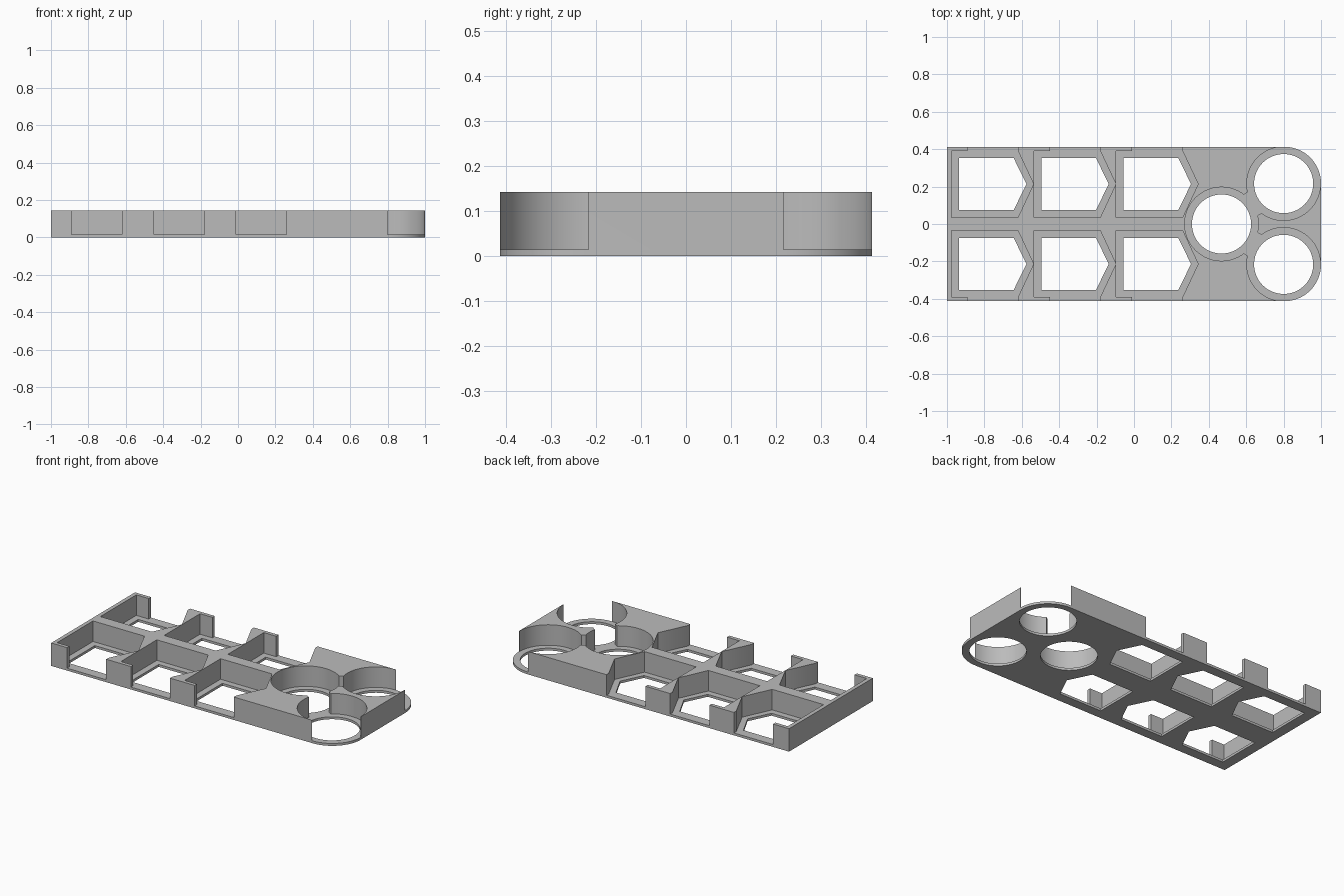
import bpy, bmesh
from math import sin, cos, radians
from mathutils import Vector

if "Cube" in bpy.data.objects:
    bpy.data.objects.remove(bpy.data.objects["Cube"], do_unlink=True)

HALF_W, HEIGHT, FLOOR = 0.413, 0.143, 0.015
CORNER = Vector((0.8, 0.216))      # centre of each corner socket
CENTRE = Vector((0.468, 0.0))      # centre of the middle socket
POCKET_R, HOLE_R = 0.197, 0.158

grey = bpy.data.materials.new("plain grey")
grey.use_nodes = True
grey.diffuse_color = (0.5, 0.5, 0.5, 1)
grey.node_tree.nodes["Principled BSDF"].inputs["Base Color"].default_value = (0.5, 0.5, 0.5, 1)


def arc(c, r, start, end, n=48):
    angles = [radians(start + (end - start) * i / n) for i in range(n + 1)]
    return [(c[0] + r * cos(a), c[1] + r * sin(a)) for a in angles]


def circle(c, r):
    return arc(c, r, 0, 360, 72)[:-1]


def prism(name, outline, z0, z1):
    """Extrude a closed outline from z0 up to z1."""
    bm = bmesh.new()
    face = bm.faces.new([bm.verts.new((x, y, z0)) for x, y in outline])
    top = bmesh.ops.extrude_face_region(bm, geom=[face])["geom"]
    bmesh.ops.translate(bm, vec=(0, 0, z1 - z0),
                        verts=[v for v in top if isinstance(v, bmesh.types.BMVert)])
    bmesh.ops.recalc_face_normals(bm, faces=bm.faces)
    mesh = bpy.data.meshes.new(name)
    bm.to_mesh(mesh)
    bm.free()
    obj = bpy.data.objects.new(name, mesh)
    bpy.context.collection.objects.link(obj)
    return obj


# Tray body: square at one end, rounded corners at the other
r = HALF_W - CORNER.y
right_end = arc((1 - r, -CORNER.y), r, -90, 0) + arc((1 - r, CORNER.y), r, 0, 90)
tray = prism("tray", [(-1, HALF_W), (-1, -HALF_W)] + right_end, 0, HEIGHT)
tray.data.materials.append(grey)

# Outlines to remove: pockets stop at the floor, holes go right through
pockets, holes = [], []
for side in (1, -1):
    def flip(points):
        return [(x, y * side) for x, y in points]

    # Arrow-shaped cells, each open through the side wall
    for left in (-0.975, -0.535, -0.095):
        a, b, tip = left + 0.085, left + 0.355, left + 0.438
        pockets.append(flip([(left, 0.036), (b, 0.036), (tip, 0.214), (b, 0.39),
                             (b, 0.5), (a, 0.5), (a, 0.39), (left, 0.39)]))
        holes.append(flip([(left + 0.04, 0.075), (left + 0.332, 0.075), (left + 0.4, 0.214),
                           (left + 0.332, 0.352), (left + 0.04, 0.352)]))

    # Round corner sockets, open at the outer corner
    x, y = CORNER
    pockets.append(flip(arc(CORNER, POCKET_R, 90, 360, 54) + [(1.1, y), (1.1, 0.5), (x, 0.5)]))
    holes.append(flip(circle(CORNER, HOLE_R)))

    # Channel joining the corner socket to the middle socket
    along = (CORNER - CENTRE).normalized()
    across = Vector((-along.y, along.x)) * 0.067
    mid = (CORNER + CENTRE) / 2
    pockets.append(flip([mid - along * 0.06 - across, mid + along * 0.06 - across,
                         mid + along * 0.06 + across, mid - along * 0.06 + across]))

pockets.append(circle(CENTRE, POCKET_R))
holes.append(circle(CENTRE, HOLE_R))

cutters = [prism("pocket_cutter", p, FLOOR, 0.3) for p in pockets]
cutters += [prism("hole_cutter", h, -0.1, 0.4) for h in holes]
for cutter in cutters:
    cutter.hide_render = True
    mod = tray.modifiers.new("cut", "BOOLEAN")
    mod.operation, mod.solver, mod.object = "DIFFERENCE", "EXACT", cutter

# Bake the cuts and drop the cutters
bpy.context.view_layer.update()
baked = bpy.data.meshes.new_from_object(tray.evaluated_get(bpy.context.evaluated_depsgraph_get()))
tray.modifiers.clear()
tray.data = baked
for cutter in cutters:
    bpy.data.objects.remove(cutter, do_unlink=True)

bpy.ops.object.select_all(action="DESELECT")
tray.select_set(True)
bpy.context.view_layer.objects.active = tray
bpy.ops.object.shade_smooth_by_angle(angle=radians(30))
